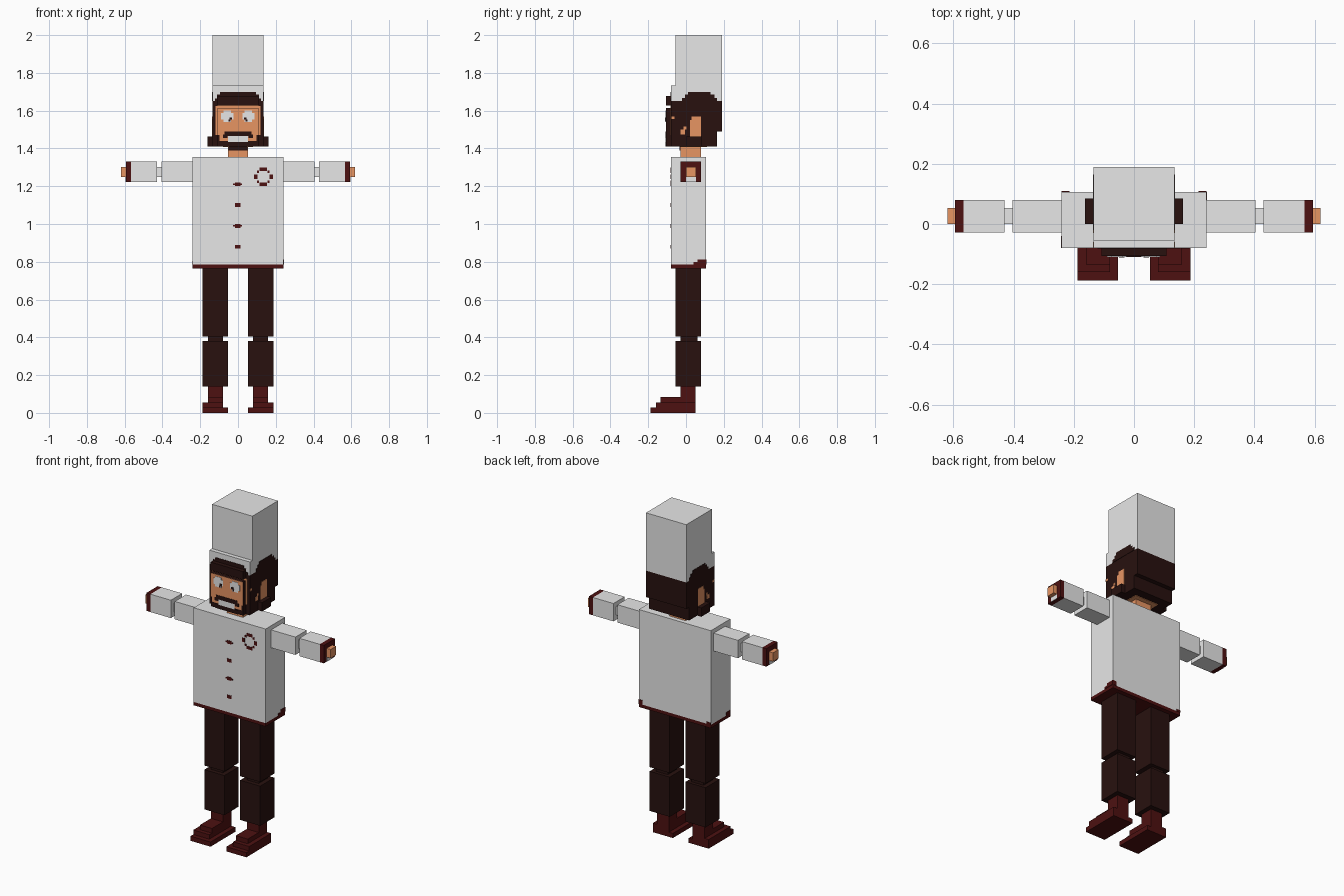
import bpy, bmesh

def material(name, r, g, b):
    m = bpy.data.materials.new(name)
    m.diffuse_color = (r, g, b, 1)
    return m

WHITE = material("chef white", 0.80, 0.80, 0.80)
DARK = material("dark brown", 0.021, 0.0055, 0.0046)
RED = material("deep red", 0.075, 0.0055, 0.0055)
SKIN = material("skin", 0.82, 0.305, 0.127)

def boxes(name, mat, spans):
    """One object made of boxes given as (x0, x1, y0, y1, z0, z1)."""
    bm = bmesh.new()
    for x0, x1, y0, y1, z0, z1 in spans:
        v = [bm.verts.new((x, y, z)) for z in (z0, z1)
             for x, y in ((x0, y0), (x1, y0), (x1, y1), (x0, y1))]
        for f in ((3, 2, 1, 0), (4, 5, 6, 7), (0, 1, 5, 4),
                  (1, 2, 6, 5), (2, 3, 7, 6), (3, 0, 4, 7)):
            bm.faces.new([v[i] for i in f])
    me = bpy.data.meshes.new(name)
    bm.to_mesh(me)
    bm.free()
    me.materials.append(mat)
    ob = bpy.data.objects.new(name, me)
    bpy.context.collection.objects.link(ob)
    return ob

def pair(name, mat, spans):
    """The same boxes on the right (+x) and mirrored on the left."""
    boxes("right_" + name, mat, spans)
    boxes("left_" + name, mat, [(-b, -a, *r) for a, b, *r in spans])

def front_plates(name, mat, y, rects, t=0.002):
    """Thin painted plates (x0, x1, z0, z1) in front of the plane y."""
    boxes(name, mat, [(a, b, y - t, y + 0.001, c, d) for a, b, c, d in rects])

def side_plates(name, mat, x, rects, t=0.002):
    """Thin painted plates (y0, y1, z0, z1) on both sides of the head."""
    pair(name, mat, [(x - 0.001, x + t, a, b, c, d) for a, b, c, d in rects])

# Legs and shoes
pair("upper_leg", DARK, [(0.053, 0.187, -0.055, 0.08, 0.405, 0.766)])
pair("knee", DARK, [(0.08, 0.16, -0.03, 0.06, 0.38, 0.405)])
pair("lower_leg", DARK, [(0.053, 0.187, -0.055, 0.08, 0.14, 0.38)])
pair("shoe", RED, [(0.053, 0.187, -0.187, 0.05, 0, 0.028),
                   (0.08, 0.187, -0.16, 0.05, 0.028, 0.055),
                   (0.08, 0.16, -0.135, 0.05, 0.055, 0.083),
                   (0.08, 0.16, -0.03, 0.05, 0.083, 0.14)])

# Jacket with red hem
boxes("jacket", WHITE, [(-0.241, 0.241, -0.08, 0.107, 0.785, 1.355)])
boxes("hem", RED, [(-0.241, 0.241, -0.08, 0.107, 0.765, 0.785)])
boxes("hem_corners", RED, [
    (0.24, 0.243, 0.04, 0.107, 0.785, 0.798),
    (0.24, 0.243, 0.06, 0.107, 0.798, 0.812),
    (0.215, 0.241, 0.106, 0.109, 0.785, 0.812),
    (-0.241, -0.215, 0.106, 0.109, 0.785, 0.798),
    (-0.243, -0.24, -0.08, -0.04, 0.785, 0.805)])

# Buttons and ring badge
front_plates("buttons", RED, -0.08,
             [(-0.017, 0.013, z - 0.01, z + 0.01) for z in (1.21, 1.10, 0.99, 0.88)]
             + [(-0.026, 0.022, z - 0.004, z + 0.004) for z in (1.21, 0.99)])
BX, BZ = 0.134, 1.25
front_plates("badge", RED, -0.08,
             [(BX - 0.02, BX + 0.02, BZ + s - 0.009, BZ + s + 0.009) for s in (-0.039, 0.039)]
             + [(BX + s - 0.009, BX + s + 0.009, BZ - 0.012, BZ + 0.012) for s in (-0.041, 0.041)]
             + [(BX + a - 0.006, BX + a + 0.006, BZ + b - 0.006, BZ + b + 0.006)
                for a in (-0.028, 0.028) for b in (-0.026, 0.026)])

# Arms
pair("upper_arm", WHITE, [(0.241, 0.404, -0.028, 0.08, 1.222, 1.33)])
pair("elbow", WHITE, [(0.404, 0.43, 0, 0.053, 1.25, 1.302)])
pair("forearm", WHITE, [(0.43, 0.567, -0.028, 0.08, 1.222, 1.33)])
pair("cuff", RED, [(0.567, 0.594, -0.028, 0.08, 1.222, 1.33)])
pair("cuff_patch", WHITE, [(0.593, 0.596, 0, 0.053, 1.222, 1.25)])
pair("hand", SKIN, [(0.594, 0.62, 0, 0.053, 1.249, 1.302)])

# Neck and head
boxes("neck", SKIN, [(-0.053, 0.053, -0.028, 0.08, 1.355, 1.412)])
boxes("chin_underside", SKIN, [(-0.08, 0.08, -0.03, 0.11, 1.407, 1.412)])
boxes("beard_neck", DARK, [(-0.05, 0.05, -0.034, -0.027, 1.39, 1.412)])
boxes("head", DARK, [(-0.135, 0.135, -0.08, 0.163, 1.41, 1.49),
                     (-0.135, 0.135, -0.08, 0.19, 1.49, 1.65),
                     (-0.108, 0.108, -0.105, -0.08, 1.41, 1.613)])
boxes("fringe", DARK, [(-0.108, 0.108, -0.107, -0.08, 1.628, 1.677)])
pair("ear_lobe", DARK, [(0.135, 0.162, 0, 0.085, 1.41, 1.463)])
side_plates("ear", SKIN, 0.135, [(0.03, 0.08, 1.463, 1.57), (0.02, 0.03, 1.463, 1.55)])
side_plates("cheek", SKIN, 0.135, [(-0.03, -0.005, 1.475, 1.50), (-0.012, 0.002, 1.50, 1.515),
                                   (-0.078, -0.06, 1.555, 1.568)])

# Face painting
front_plates("face", SKIN, -0.105, [(-0.108, 0.108, 1.47, 1.613), (-0.098, 0.098, 1.44, 1.47)])
front_plates("temples", SKIN, -0.08, [(-0.118, -0.108, 1.47, 1.625), (0.108, 0.118, 1.47, 1.625),
                                      (-0.108, 0.108, 1.613, 1.628)])
EYES = (-0.057, 0.055)
front_plates("eyes", WHITE, -0.107,
             [r for x in EYES for r in ((x - 0.032, x + 0.032, 1.553, 1.588),
                                        (x - 0.02, x + 0.02, 1.54, 1.601))])
front_plates("pupils", DARK, -0.109,
             [r for s in (-1, 1) for r in (
                 (s * 0.038 - 0.007, s * 0.038 + 0.007, 1.552, 1.565),
                 (s * 0.045 - 0.005, s * 0.045 + 0.005, 1.542, 1.553))])
front_plates("moustache", DARK, -0.107,
             [(-0.072, 0.072, 1.466, 1.49), (-0.08, -0.055, 1.455, 1.475),
              (0.055, 0.08, 1.455, 1.475), (-0.075, 0.075, 1.41, 1.434)])
front_plates("teeth", WHITE, -0.107, [(-0.053, 0.053, 1.434, 1.466)])

# Hat with brim and painted hairline
boxes("hat", WHITE, [(-0.135, 0.135, -0.055, 0.19, 1.65, 2.0),
                     (-0.135, 0.135, -0.08, -0.055, 1.65, 1.732)])
front_plates("front_hairline", DARK, -0.08,
             [(-0.095, 0.095, 1.65, 1.70), (-0.11, 0.11, 1.65, 1.685), (-0.122, 0.122, 1.65, 1.665)])
side_plates("side_hairline", DARK, 0.135,
            [(0.01, 0.13, 1.65, 1.70), (-0.005, 0.15, 1.65, 1.685), (-0.02, 0.165, 1.65, 1.668)])
